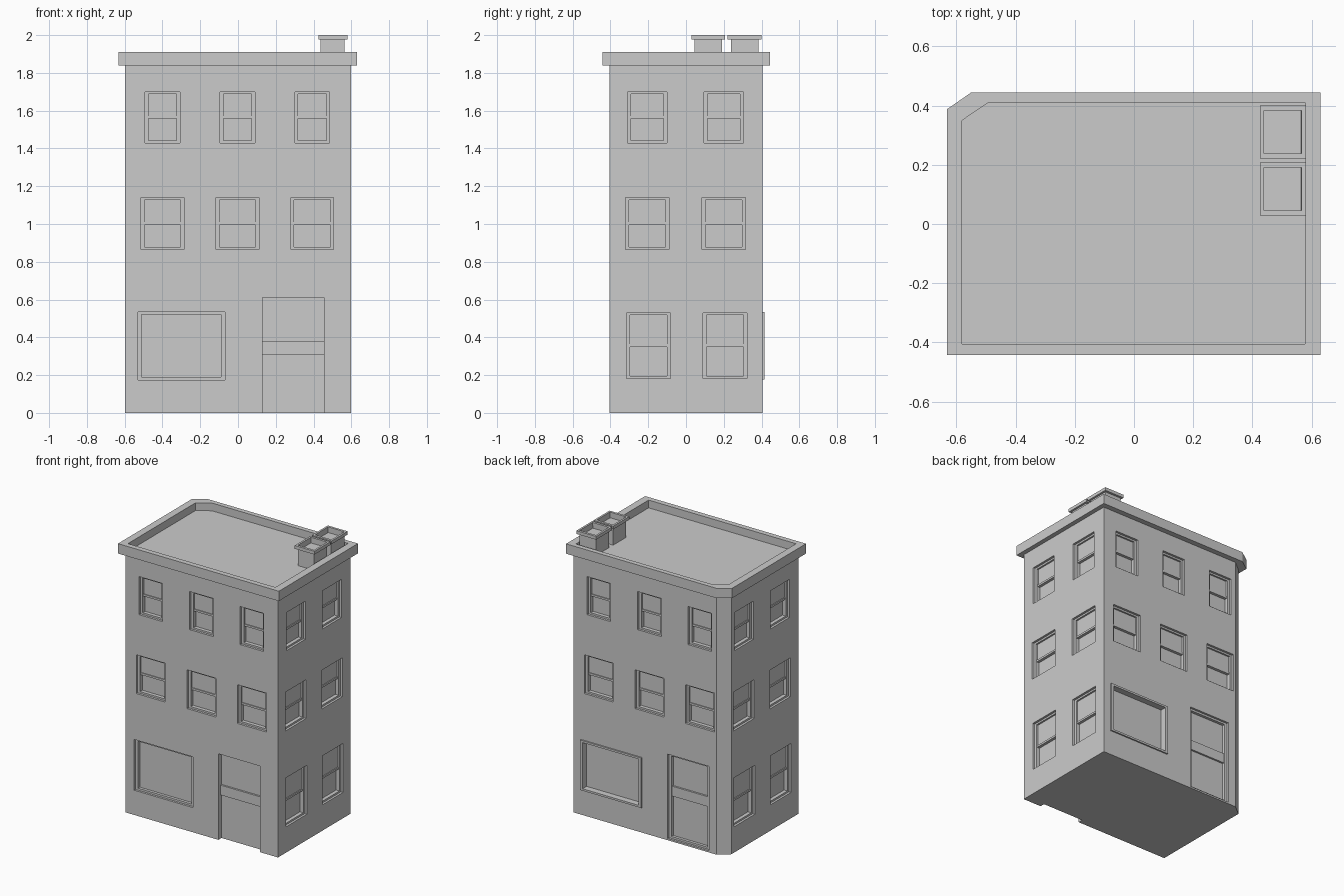
import bpy, bmesh
from math import radians
from mathutils import Matrix, Vector

if "Cube" in bpy.data.objects:
    bpy.data.objects.remove(bpy.data.objects["Cube"])


def finish(bm, name):
    bmesh.ops.recalc_face_normals(bm, faces=bm.faces)
    me = bpy.data.meshes.new(name)
    bm.to_mesh(me)
    bm.free()
    ob = bpy.data.objects.new(name, me)
    bpy.context.collection.objects.link(ob)
    return ob


def loft(name, loops):
    """Stack of (outline, z) rings, capped at both ends."""
    bm = bmesh.new()
    rings = [[bm.verts.new((x, y, z)) for x, y in pts] for pts, z in loops]
    for a, b in zip(rings, rings[1:]):
        for i in range(len(a)):
            j = (i + 1) % len(a)
            bm.faces.new((a[i], a[j], b[j], b[i]))
    bm.faces.new(rings[0][::-1])
    bm.faces.new(rings[-1])
    return finish(bm, name)


def rect(x0, x1, y0, y1):
    return [(x0, y0), (x1, y0), (x1, y1), (x0, y1)]


def outline(x0, x1, y0, y1, cx, cy):
    """Rectangle with the back left corner cut off."""
    return [(x0, y0), (x1, y0), (x1, y1), (x0 + cx, y1), (x0, y1 - cy)]


X, Y = 0.598, 0.406
WALLS = {"front": (0, Y), "right": (90, X), "back": (180, Y), "left": (270, X)}
cuts = bmesh.new()


def box(bm, wall, u0, u1, z0, z1, d0, d1):
    """Box on a wall: u runs along it, d is the depth into it."""
    ang, dist = WALLS[wall]
    c = Vector(((u0 + u1) / 2, (d0 + d1) / 2 - dist, (z0 + z1) / 2))
    m = (Matrix.Rotation(radians(ang), 4, 'Z') @ Matrix.Translation(c)
         @ Matrix.Diagonal((u1 - u0, d1 - d0, z1 - z0, 1)))
    bmesh.ops.create_cube(bm, size=1, matrix=m)


def ring(bm, wall, u0, u1, z0, z1, d0, d1, w):
    box(bm, wall, u0, u0 + w, z0, z1, d0, d1)
    box(bm, wall, u1 - w, u1, z0, z1, d0, d1)
    box(bm, wall, u0 + w, u1 - w, z0, z0 + w * 0.7, d0, d1)
    box(bm, wall, u0 + w, u1 - w, z1 - w * 0.7, z1, d0, d1)


def sash_window(wall, u, w, z0, z1):
    u0, u1, mid = u - w / 2, u + w / 2, (z0 + z1) / 2
    box(cuts, wall, u0, u1, z0, z1, -0.05, 0.042)
    bm = bmesh.new()
    ring(bm, wall, u0, u1, z0, z1, 0.016, 0.045, 0.018)
    box(bm, wall, u0 + .018, u1 - .018, mid, z1 - .012, 0.028, 0.045)
    box(bm, wall, u0 + .018, u1 - .018, mid - .007, mid + .007, 0.022, 0.045)
    finish(bm, wall + "_sash_window")


def shop_window(wall, u0, u1, z0, z1, front):
    box(cuts, wall, u0, u1, z0, z1, -0.05, 0.035)
    bm = bmesh.new()
    ring(bm, wall, u0, u1, z0, z1, front, 0.038, 0.02)
    finish(bm, wall + "_shop_window_frame")


def door(wall, u0, u1, z0, z1, frame):
    box(cuts, wall, u0, u1, z0 if z0 > 0 else -0.05, z1, -0.05, 0.035)
    bm = bmesh.new()
    box(bm, wall, u0 + frame, u1 - frame, 0.31, 0.38, 0.022, 0.038)
    if frame:
        ring(bm, wall, u0, u1, z0, z1, 0.015, 0.038, frame)
    finish(bm, wall + "_door_rail")


# Windows, three per floor on the long walls, two on the short ones
for wall in ("front", "back"):
    for u in (-0.4, -0.002, 0.393):
        sash_window(wall, u, 0.185, 1.43, 1.70)
        sash_window(wall, u, 0.227, 0.865, 1.14)
for wall in ("right", "left"):
    for u in (-0.205, 0.2):
        sash_window(wall, u, 0.21, 1.43, 1.70)
        sash_window(wall, u, 0.23, 0.865, 1.14)
        sash_window(wall, u + 0.007, 0.233, 0.183, 0.53)

# Shop windows and doors
shop_window("front", -0.53, -0.07, 0.175, 0.535, 0.015)
shop_window("back", -0.54, -0.06, 0.178, 0.533, -0.01)
door("front", 0.13, 0.455, 0, 0.61, 0)
door("back", 0.14, 0.463, 0.012, 0.61, 0.02)

# Main block with openings cut out
body_outline = outline(-X, X, -Y, Y, 0.075, 0.06)
body = loft("building_body", [(body_outline, 0), (body_outline, 1.845)])
cutter = finish(cuts, "opening_cutter")
cutter.hide_render = True
mod = body.modifiers.new("openings", 'BOOLEAN')
mod.operation = 'DIFFERENCE'
mod.solver = 'EXACT'
mod.object = cutter
bpy.context.view_layer.objects.active = body
bpy.ops.object.modifier_apply(modifier=mod.name)
bpy.data.objects.remove(cutter)

# Cornice with sunken flat roof
outer = outline(-0.632, 0.63, -0.442, 0.444, 0.082, 0.057)
inner = outline(-0.58, 0.577, -0.405, 0.41, 0.088, 0.06)
loft("cornice_roof", [(outer, 1.84), (outer, 1.91), (inner, 1.91), (inner, 1.855)])

# Chimneys with hollow caps
for y0, y1 in ((0.028, 0.207), (0.221, 0.4)):
    stem = rect(0.438, 0.565, y0 + .016, y1 - .016)
    cap = rect(0.425, 0.58, y0, y1)
    loft("chimney", [(stem, 1.85), (stem, 1.977), (cap, 1.977), (cap, 2.0),
                     (rect(0.439, 0.566, y0 + .017, y1 - .017), 2.0),
                     (rect(0.439, 0.564, y0 + .017, y1 - .017), 1.96)])
